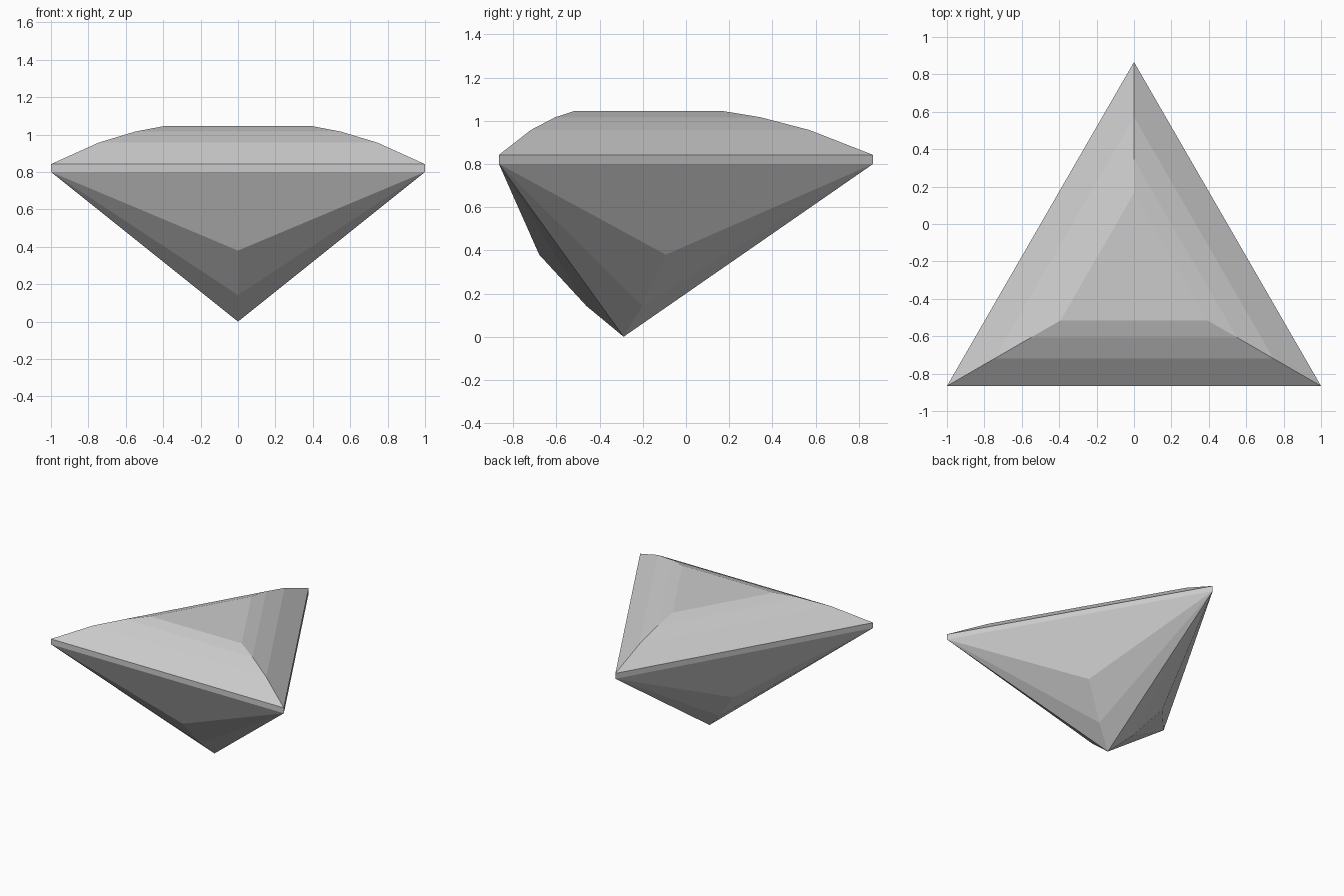
import bpy, bmesh, math
from mathutils import Vector

cube = bpy.data.objects.get("Cube")
if cube:
    bpy.data.objects.remove(cube, do_unlink=True)

CENTRE_Y = -0.2887
RADIUS = 2 / math.sqrt(3)

grey = bpy.data.materials.new("pale_grey_stone")
grey.use_nodes = True
colour = (0.6, 0.6, 0.6, 1)
grey.diffuse_color = colour
grey.node_tree.nodes["Principled BSDF"].inputs["Base Color"].default_value = colour


def polar(radius, degrees, z):
    a = math.radians(degrees)
    return Vector((radius * math.cos(a), CENTRE_Y + radius * math.sin(a), z))


bm = bmesh.new()
corner_angles = (90, 210, 330)

# Girdle and stepped crown: stacked triangles as (scale, height)
levels = [(1, 0.80), (1, 0.842), (0.745, 0.957), (0.55, 1.016), (0.393, 1.046)]
rings = [[bm.verts.new(polar(RADIUS * s, a, z)) for a in corner_angles]
         for s, z in levels]
for low, high in zip(rings, rings[1:]):
    for i in range(3):
        j = (i + 1) % 3
        bm.faces.new((low[i], low[j], high[j], high[i]))
bm.faces.new(rings[-1])

# Pavilion: facets fan from each corner to the ridge below every side
tip = bm.verts.new((0, CENTRE_Y, 0))
for i, angle in enumerate(corner_angles):
    a, b = rings[0][i], rings[0][(i + 1) % 3]
    upper = bm.verts.new(polar(0.391, angle + 60, 0.38))
    lower = bm.verts.new(polar(0.172, angle + 60, 0.142))
    bm.faces.new((b, a, upper))
    for p, q in ((upper, lower), (lower, tip)):
        bm.faces.new((a, q, p))
        bm.faces.new((b, p, q))

bmesh.ops.recalc_face_normals(bm, faces=bm.faces)
mesh = bpy.data.meshes.new("triangular_gem")
bm.to_mesh(mesh)
bm.free()
mesh.materials.append(grey)
gem = bpy.data.objects.new("triangular_gem", mesh)
bpy.context.collection.objects.link(gem)
